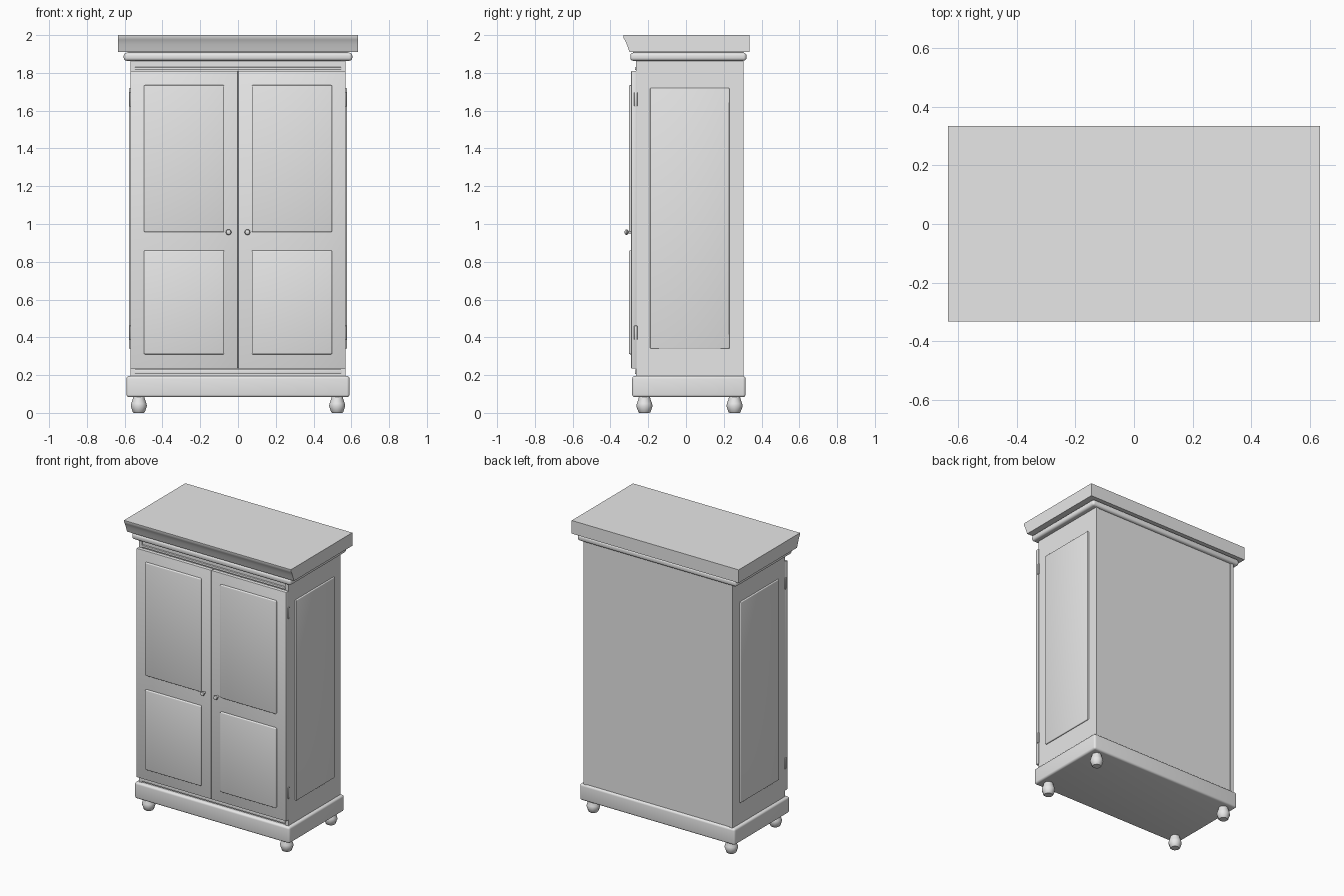
import bpy, bmesh, math

if "Cube" in bpy.data.objects:
    bpy.data.objects.remove(bpy.data.objects["Cube"])

paint = bpy.data.materials.new("plain_grey")
paint.diffuse_color = (0.8, 0.8, 0.8, 1)
paint.use_nodes = True
paint.node_tree.nodes["Principled BSDF"].inputs["Base Color"].default_value = paint.diffuse_color


def finish(name, bm):
    """Turn a bmesh into a named, smooth-shaded object."""
    bmesh.ops.recalc_face_normals(bm, faces=bm.faces)
    mesh = bpy.data.meshes.new(name)
    bm.to_mesh(mesh)
    bm.free()
    mesh.materials.append(paint)
    obj = bpy.data.objects.new(name, mesh)
    bpy.context.collection.objects.link(obj)
    bpy.ops.object.select_all(action='DESELECT')
    obj.select_set(True)
    bpy.context.view_layer.objects.active = obj
    bpy.ops.object.shade_smooth_by_angle(angle=math.radians(35))
    return obj


def box(name, x, y, z, bevel=0.0, segments=3, axis=None):
    """Box from ranges; bevels all edges, or only those along one axis."""
    bm = bmesh.new()
    bmesh.ops.create_cube(bm, size=1)
    for v in bm.verts:
        for i, (lo, hi) in enumerate((x, y, z)):
            v.co[i] = lo if v.co[i] < 0 else hi
    if bevel:
        edges = [e for e in bm.edges if axis is None
                 or abs(e.verts[0].co[axis] - e.verts[1].co[axis]) > 1e-6]
        bmesh.ops.bevel(bm, geom=edges, offset=bevel, segments=segments,
                        profile=0.5, affect='EDGES')
    return finish(name, bm)


def lathe(name, profile, sides, place):
    """Revolve (radius, height) points; place maps local to world."""
    bm = bmesh.new()
    rings = []
    for r, h in profile:
        rings.append([bm.verts.new(place(r * math.cos(a), r * math.sin(a), h))
                      for a in (2 * math.pi * i / sides for i in range(sides))])
    for low, high in zip(rings, rings[1:]):
        for i in range(sides):
            j = (i + 1) % sides
            bm.faces.new((low[i], low[j], high[j], high[i]))
    bm.faces.new(rings[0])
    bm.faces.new(rings[-1])
    return finish(name, bm)


def extrude_x(name, profile, half):
    """Extrude a (y, z) outline along x."""
    bm = bmesh.new()
    face = bm.faces.new([bm.verts.new((-half, y, z)) for y, z in profile])
    new = bmesh.ops.extrude_face_region(bm, geom=[face])["geom"]
    for v in new:
        if isinstance(v, bmesh.types.BMVert):
            v.co.x = half
    return finish(name, bm)


# Carcass, base plinth and top mouldings
box("carcass", (-0.55, 0.55), (-0.258, 0.30), (0.18, 1.88))
box("plinth", (-0.59, 0.59), (-0.285, 0.315), (0.083, 0.195), 0.014, 4)
box("top_moulding", (-0.605, 0.605), (-0.295, 0.32), (1.864, 1.907), 0.016, 4)
box("neck", (-0.58, 0.58), (-0.28, 0.305), (1.88, 1.93))
extrude_x("cornice", [(0.335, 1.91), (-0.299, 1.91), (-0.306, 1.93),
                      (-0.314, 1.952), (-0.324, 1.975), (-0.331, 1.985),
                      (-0.332, 2.0), (0.335, 2.0)], 0.635)

# Front rails above and below the doors
box("upper_rail", (-0.548, 0.548), (-0.27, -0.25), (1.815, 1.83), 0.003, 2)
box("lower_rail", (-0.548, 0.548), (-0.27, -0.25), (0.205, 0.23), 0.003, 2)

for side, s in (("right", 1), ("left", -1)):
    def span(a, b):
        return tuple(sorted((s * a, s * b)))

    # Side board with its raised panel
    box(side + "_side_board", span(0.545, 0.568), (-0.265, 0.305), (0.18, 1.88))
    box(side + "_side_panel", span(0.56, 0.577), (-0.19, 0.23), (0.34, 1.72), 0.005)

    # Door with two raised panels
    box(side + "_door", span(0.001, 0.57), (-0.29, -0.262), (0.235, 1.81), 0.004, 2)
    for level, z in (("lower", (0.31, 0.86)), ("upper", (0.957, 1.735))):
        box(side + "_door_panel_" + level, span(0.073, 0.498), (-0.302, -0.28), z, 0.006)

    # Hinges on the outer door edge
    for level, z in (("lower", (0.385, 0.462)), ("upper", (1.622, 1.70))):
        box(side + "_hinge_" + level, span(0.56, 0.576), (-0.274, -0.258), z, 0.003, 2)

    # Door knob
    lathe(side + "_knob", [(0.008, 0.28), (0.007, 0.305), (0.013, 0.309),
                           (0.015, 0.315), (0.012, 0.322), (0.005, 0.325)], 16,
          lambda u, v, h: (s * 0.05 + u, -h, 0.957 + v))

    # Turned feet
    for end, y in (("front", -0.22), ("back", 0.257)):
        lathe(end + "_" + side + "_foot",
              [(0.027, 0), (0.032, 0.004), (0.043, 0.036), (0.04, 0.05),
               (0.031, 0.076), (0.029, 0.09)], 12,
              lambda u, v, h: (s * 0.525 + u, y + v, h))
